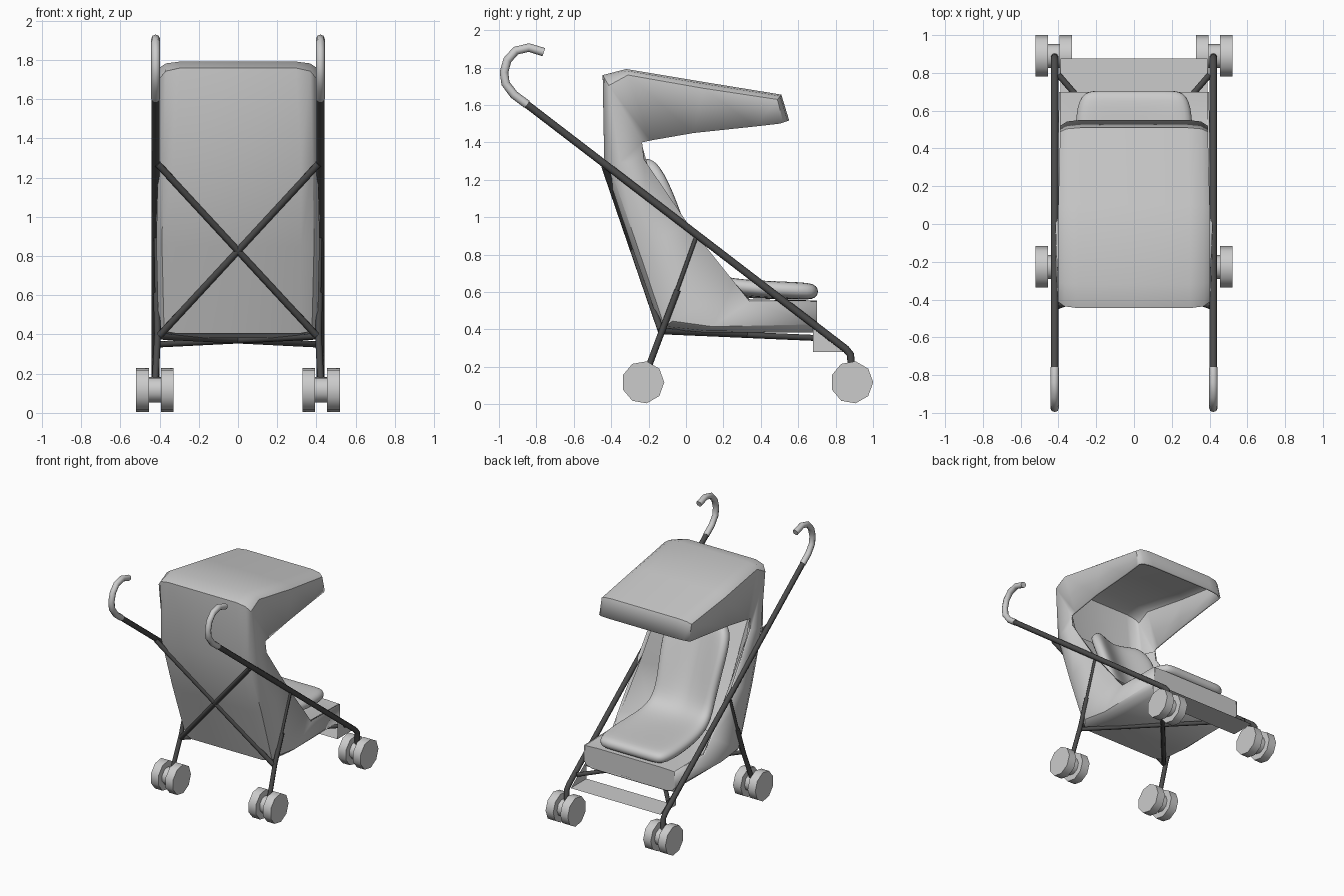
import bpy, math
from mathutils import Vector

if "Cube" in bpy.data.objects:
    bpy.data.objects.remove(bpy.data.objects["Cube"])

dark = bpy.data.materials.new("dark_metal")
dark.diffuse_color = (0.07, 0.07, 0.07, 1)
dark.use_nodes = True
dark.node_tree.nodes["Principled BSDF"].inputs["Base Color"].default_value = dark.diffuse_color


def activate(ob):
    bpy.ops.object.select_all(action='DESELECT')
    ob.select_set(True)
    bpy.context.view_layer.objects.active = ob


def mesh_object(name, verts, faces, angle=None):
    me = bpy.data.meshes.new(name)
    me.from_pydata(verts, [], faces)
    ob = bpy.data.objects.new(name, me)
    bpy.context.collection.objects.link(ob)
    if angle:
        activate(ob)
        bpy.ops.object.shade_smooth_by_angle(angle=math.radians(angle))
    return ob


def loft(name, rows, angle=40):
    n = len(rows[0])
    faces = [(i * n + j, i * n + j + 1, (i + 1) * n + j + 1, (i + 1) * n + j)
             for i in range(len(rows) - 1) for j in range(n - 1)]
    return mesh_object(name, [p for r in rows for p in r], faces, angle)


def mirror_row(half):
    # half runs from the +x edge to the centre line
    return half + [(-x, y, z) for x, y, z in reversed(half) if x > 1e-4]


def tube(name, pts, radius, mat=None):
    cu = bpy.data.curves.new(name, 'CURVE')
    cu.dimensions = '3D'
    cu.bevel_depth, cu.bevel_resolution, cu.use_fill_caps = radius, 2, True
    sp = cu.splines.new('POLY')
    sp.points.add(len(pts) - 1)
    for p, co in zip(sp.points, pts):
        p.co = (*co, 1)
    ob = bpy.data.objects.new(name, cu)
    bpy.context.collection.objects.link(ob)
    activate(ob)
    bpy.ops.object.convert(target='MESH')
    ob = bpy.context.object
    bpy.ops.object.shade_smooth_by_angle(angle=math.radians(50))
    if mat:
        ob.data.materials.clear()
        ob.data.materials.append(mat)
    return ob


def wheel(name, x, y, r, width):
    bpy.ops.mesh.primitive_cylinder_add(
        vertices=9, radius=r, depth=width, location=(x, y, 0.117),
        rotation=(0, math.pi / 2, 0))
    ob = bpy.context.object
    ob.name = name
    bpy.ops.object.transform_apply(location=False, rotation=True, scale=False)
    bpy.ops.object.shade_smooth_by_angle(angle=math.radians(50))


# fabric shell: outer (y, z), rim (y, z), half width, corner across, corner depth
stations = [
    ((0.545, 1.515), (0.50, 1.50), 0.385, 0.11, 0.03),
    ((0.505, 1.65), (0.37, 1.485), 0.385, 0.10, 0.03),
    ((0.10, 1.715), (0.04, 1.45), 0.395, 0.10, 0.03),
    ((-0.32, 1.785), (-0.19, 1.41), 0.395, 0.10, 0.03),
    ((-0.44, 1.755), (-0.235, 1.40), 0.395, 0.10, 0.06),
    ((-0.43, 1.28), (-0.225, 1.31), 0.40, 0.08, 0.08),
    ((-0.285, 0.85), (0.02, 0.95), 0.41, 0.09, 0.09),
    ((-0.13, 0.41), (0.26, 0.65), 0.40, 0.09, 0.07),
    ((0.10, 0.39), (0.34, 0.55), 0.395, 0.09, 0.05),
    ((0.70, 0.39), (0.70, 0.55), 0.39, 0.07, 0.04)]
rows = []
for o, i, w, across, depth in stations:
    o, i = Vector(o), Vector(i)
    d = (i - o).normalized()
    a, b = o + d * depth, o + d * depth * 0.3
    rows.append(mirror_row([(w, *i), (w, *a), (w - across * 0.3, *b),
                            (w - across, *o), (0, *o)]))
shell = loft("fabric_shell", rows)
mod = shell.modifiers.new("thickness", 'SOLIDIFY')
mod.thickness, mod.offset = 0.014, 0

# inner liner: rim (y, z) and deep (y, z)
liner = [((-0.235, 1.385), (-0.39, 1.36)), ((-0.20, 1.26), (-0.28, 1.15)),
         ((0.02, 0.95), (-0.14, 0.88)), ((0.26, 0.65), (0.05, 0.58)),
         ((0.34, 0.555), (0.34, 0.56)), ((0.70, 0.55), (0.70, 0.555)),
         ((0.70, 0.39), (0.70, 0.39))]
loft("seat_liner", [mirror_row([(0.388, *i), (0.28, *d), (0, *d)])
                    for i, d in liner])

# cushion: centre (y, z), half width, forward lift of the sides
pad = [((-0.27, 1.30), 0.20, 0.05), ((-0.24, 1.20), 0.28, 0.11),
       ((-0.15, 0.98), 0.27, 0.11), ((-0.05, 0.76), 0.25, 0.08),
       ((0.07, 0.63), 0.27, 0.04), ((0.30, 0.605), 0.31, 0.02),
       ((0.60, 0.605), 0.32, 0.005), ((0.71, 0.60), 0.27, 0)]
rows = []
for k, ((y, z), w, lift) in enumerate(pad):
    p, q = Vector(pad[max(k - 1, 0)][0]), Vector(pad[min(k + 1, 7)][0])
    t = (q - p).normalized()
    ny, nz = -t.y * lift, t.x * lift
    rows.append(mirror_row([(w, y + ny, z + nz),
                            (w * 0.6, y + ny * 0.6, z + nz * 0.6), (0, y, z)]))
cushion = loft("seat_cushion", rows, 80)
mod = cushion.modifiers.new("padding", 'SOLIDIFY')
mod.thickness, mod.offset = 0.09, 0
cushion.modifiers.new("soften", 'SUBSURF').levels = 2
cushion.modifiers["soften"].render_levels = 2

# footrest tray with side panels
x = 0.39
mesh_object("footrest",
            [(-x, 0.68, 0.28), (x, 0.68, 0.28), (x, 0.875, 0.28),
             (-x, 0.875, 0.28), (-x, 0.68, 0.42), (x, 0.68, 0.42)],
            [(0, 1, 2, 3), (0, 3, 4), (1, 5, 2)])

for side, s in (("right", 1), ("left", -1)):
    # long frame tube with caster stem
    tube("frame_tube_" + side,
         [(s * 0.42, *p) for p in ((-0.86, 1.61), (0.855, 0.295),
                                   (0.88, 0.265), (0.887, 0.11))], 0.02, dark)
    # hooked handle
    hook = [(-0.85, 1.603), (-0.92, 1.655), (-0.965, 1.715), (-0.973, 1.775),
            (-0.955, 1.84), (-0.91, 1.89), (-0.84, 1.907), (-0.76, 1.882)]
    tube("handle_" + side, [(s * 0.42, *p) for p in hook], 0.023)
    # rear leg: slim upper link, round lower leg
    tube("rear_link_" + side, [(s * 0.418, 0.06, 0.91),
                               (s * 0.41, -0.12, 0.41)], 0.011, dark)
    tube("rear_leg_" + side, [(s * 0.415, -0.045, 0.61), (s * 0.41, -0.125, 0.40),
                              (s * 0.42, -0.20, 0.20), (s * 0.425, -0.23, 0.12)],
         0.017, dark)
    # crossed braces behind and under the seat
    tube("back_brace_" + side, [(s * 0.41, -0.435, 1.27),
                                (-s * 0.40, -0.135, 0.395)], 0.018, dark)
    tube("floor_brace_" + side, [(s * 0.40, -0.135, 0.39),
                                 (-s * 0.40, 0.79, 0.35)], 0.016, dark)
    # twin wheels on a hub
    for end, y in (("front", 0.887), ("rear", -0.23)):
        wheel(f"{end}_wheel_inner_{side}", s * 0.361, y, 0.114, 0.066)
        wheel(f"{end}_wheel_outer_{side}", s * 0.488, y, 0.114, 0.066)
        wheel(f"{end}_hub_{side}", s * 0.425, y, 0.066, 0.08)
